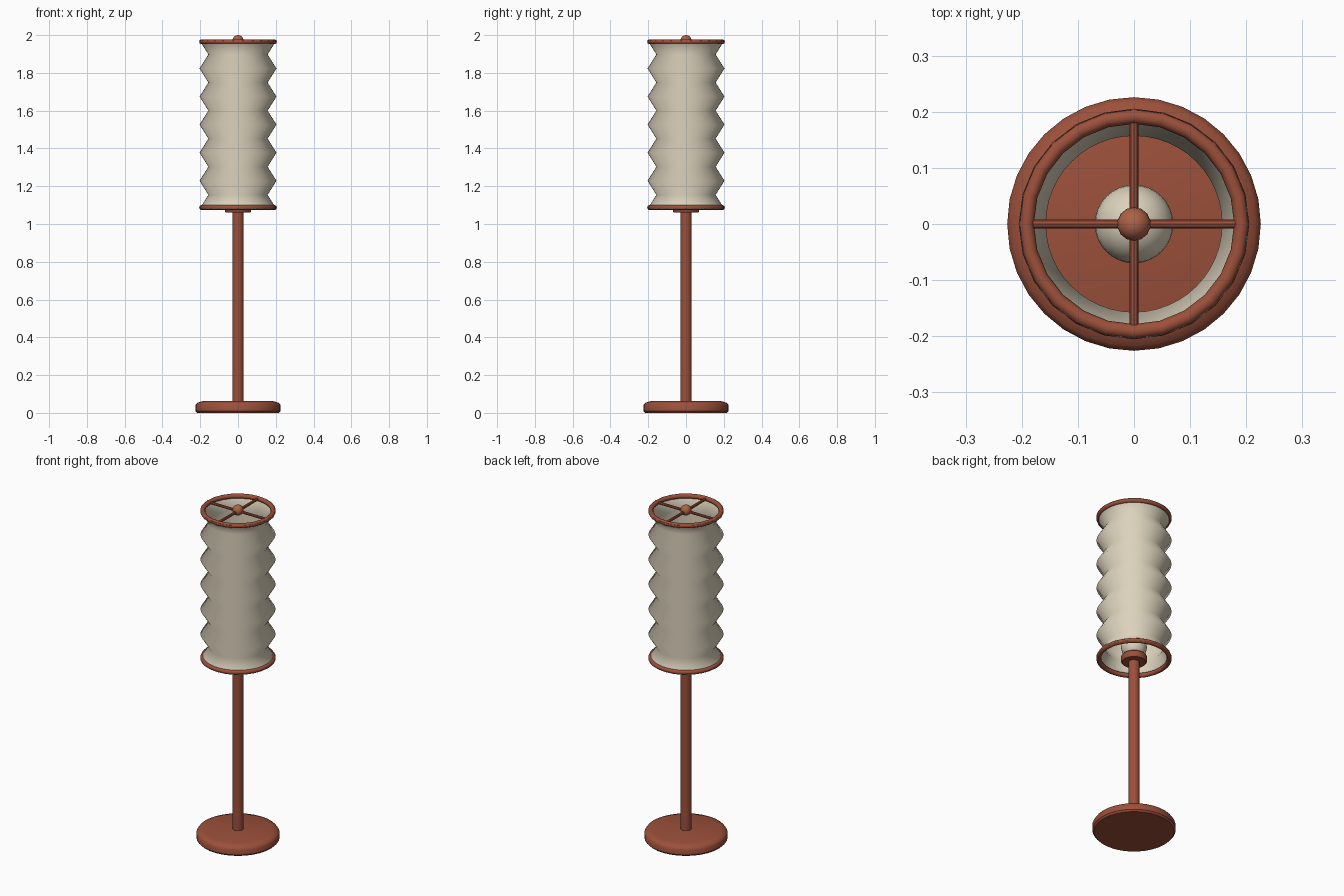
import bpy, math

if "Cube" in bpy.data.objects:
    bpy.data.objects.remove(bpy.data.objects["Cube"])

def material(name, rgb):
    m = bpy.data.materials.new(name)
    m.diffuse_color = (*rgb, 1)
    m.use_nodes = True
    m.node_tree.nodes["Principled BSDF"].inputs["Base Color"].default_value = m.diffuse_color
    return m

RED = material("terracotta", (0.33, 0.08, 0.043))
ACCENT = material("light_terracotta", (0.42, 0.12, 0.06))
CREAM = material("cream", (0.71, 0.64, 0.50))

def finish(ob, name, mat, angle=40):
    ob.name = name
    ob.data.materials.clear()
    ob.data.materials.append(mat)
    bpy.ops.object.select_all(action='DESELECT')
    ob.select_set(True)
    bpy.context.view_layer.objects.active = ob
    bpy.ops.object.shade_smooth_by_angle(angle=math.radians(angle))
    return ob

def lathe(name, profile, mat, n=32, angle=40):
    """Spin (radius, z) points round the z axis; radius 0 closes with a fan."""
    verts, rows, faces = [], [], []
    for r, z in profile:
        start = len(verts)
        if r == 0:
            verts.append((0, 0, z))
            rows.append([start] * n)
        else:
            verts += [(r * math.cos(2 * math.pi * i / n), r * math.sin(2 * math.pi * i / n), z) for i in range(n)]
            rows.append([start + i for i in range(n)])
    for a, b in zip(rows, rows[1:]):
        for i in range(n):
            j = (i + 1) % n
            faces.append(tuple(dict.fromkeys((a[i], a[j], b[j], b[i]))))
    me = bpy.data.meshes.new(name)
    me.from_pydata(verts, [], faces)
    ob = bpy.data.objects.new(name, me)
    bpy.context.collection.objects.link(ob)
    return finish(ob, name, mat, angle)

# Round foot and pole
lathe("base", [(0, 0), (0.217, 0), (0.226, 0.01), (0.226, 0.04), (0.217, 0.053),
               (0.188, 0.062), (0, 0.064)], RED)
lathe("pole", [(0, 0.05), (0.03, 0.05), (0.03, 1.07), (0, 1.07)], RED, 20)

# Bulb holder and bulb
lathe("bulb_holder", [(0, 1.06), (0.065, 1.06), (0.07, 1.066), (0.07, 1.095), (0.065, 1.10), (0, 1.10)], RED)
bpy.ops.mesh.primitive_uv_sphere_add(segments=32, ring_count=16, radius=0.07, location=(0, 0, 1.155))
finish(bpy.context.object, "bulb", CREAM, 60)

# Pleated shade: open zigzag tube, softly shaded
BOTTOM, TOP, FOLDS = 1.08, 1.972, 12
lathe("shade", [(0.157 if i % 2 else 0.2035, BOTTOM + (TOP - BOTTOM) * i / FOLDS) for i in range(FOLDS + 1)],
      CREAM, 48, 180)

# Rim rings
for name, z in (("bottom_ring", 1.087), ("top_ring", 1.965)):
    bpy.ops.mesh.primitive_torus_add(major_radius=0.192, minor_radius=0.0135, major_segments=24,
                                     minor_segments=10, location=(0, 0, z))
    finish(bpy.context.object, name, RED, 60)

# Crossed spokes and finial
for i in range(2):
    bpy.ops.mesh.primitive_cylinder_add(vertices=8, radius=0.008, depth=0.36, location=(0, 0, 1.965),
                                        rotation=(math.pi / 2, 0, i * math.pi / 2))
    finish(bpy.context.object, f"spoke_{i + 1}", RED, 30)
bpy.ops.mesh.primitive_uv_sphere_add(segments=14, ring_count=10, radius=0.03, location=(0, 0, 1.97))
finish(bpy.context.object, "finial", ACCENT, 30)
